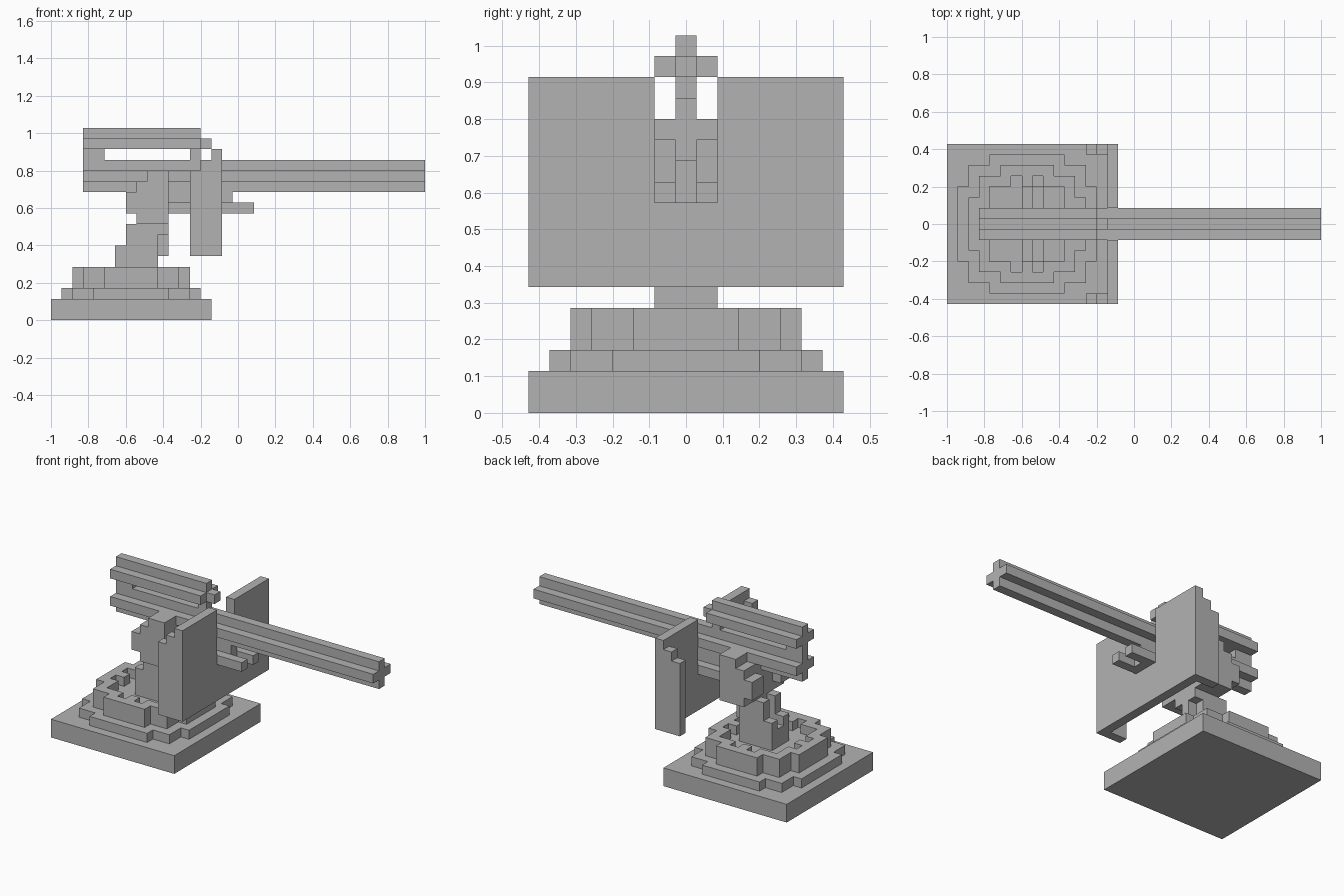
import bpy, bmesh
from mathutils import Vector

cube = bpy.data.objects.get("Cube")
if cube:
    bpy.data.objects.remove(cube, do_unlink=True)

U = 2 / 35  # one block
LENGTH = 35

grey = bpy.data.materials.new("plain grey")
grey.use_nodes = True
COLOUR = (0.45, 0.45, 0.45, 1)
grey.diffuse_color = COLOUR
grey.node_tree.nodes["Principled BSDF"].inputs["Base Color"].default_value = COLOUR


def block(x0, x1, inner, outer, z0, z1):
    """Cells of a block mirrored about the centre plane; inner..outer is the distance in cells."""
    return {(x, s * y, z) for x in range(x0, x1) for y in range(inner, outer + 1)
            for z in range(z0, z1) for s in (1, -1)}


def part(name, *blocks, cut=()):
    """Outer skin of the joined blocks, with flat faces merged."""
    cells = set().union(*blocks) - set().union(*cut)
    bm = bmesh.new()
    verts = {}

    def corner(p):
        key = tuple(round(2 * c) for c in p)
        if key not in verts:
            verts[key] = bm.verts.new(((p[0] + 0.5 - LENGTH / 2) * U, p[1] * U, (p[2] + 0.5) * U))
        return verts[key]

    for cell in cells:
        for axis in range(3):
            for sign in (1, -1):
                n = Vector((0, 0, 0))
                n[axis] = sign
                if tuple(int(a + b) for a, b in zip(cell, n)) in cells:
                    continue
                u = Vector((0, 0, 0))
                u[(axis + 1) % 3] = 1
                v = n.cross(u)
                mid = Vector(cell) + n / 2
                bm.faces.new([corner(mid + (u * a + v * b) / 2)
                              for a, b in ((1, 1), (-1, 1), (-1, -1), (1, -1))])
    bmesh.ops.dissolve_limit(bm, angle_limit=0.01, verts=bm.verts[:], edges=bm.edges[:])
    mesh = bpy.data.meshes.new(name)
    bm.to_mesh(mesh)
    bm.free()
    mesh.materials.append(grey)
    obj = bpy.data.objects.new(name, mesh)
    bpy.context.collection.objects.link(obj)
    return obj


def disc(steps, z0, z1):
    """Stepped round plate; steps pair a half length in x with a half width in y."""
    return set().union(*(block(7 - a, 8 + a, 0, b, z0, z1) for a, b in steps))


# Base plate and stepped turntable
part("base_plate", block(0, 15, 0, 7, 0, 2))
part("lower_ring", disc([(6, 3), (5, 5), (3, 6)], 2, 3))
part("upper_ring", disc([(5, 2), (4, 4), (2, 5)], 3, 5),
     cut=[block(4, 11, 0, 3, 4, 5),
          block(6, 7, 4, 4, 4, 5), block(8, 9, 4, 4, 4, 5),
          block(3, 4, 1, 1, 4, 5), block(11, 12, 1, 1, 4, 5)])

# Pedestal fork and pivot
part("pedestal_fork", block(6, 10, 1, 1, 4, 7), block(7, 10, 1, 1, 7, 9),
     block(10, 11, 1, 1, 8, 9), block(6, 10, 0, 0, 4, 6))
part("pivot_block", block(8, 11, 0, 0, 6, 9))

# Cradle with stepped cheeks
part("cradle", block(8, 11, 0, 3, 9, 12), block(7, 8, 2, 3, 10, 12),
     block(8, 11, 1, 3, 12, 13), block(9, 11, 2, 3, 13, 14))
part("cradle_rails", block(11, 16, 0, 1, 10, 11), block(16, 19, 1, 1, 10, 11),
     block(16, 17, 0, 0, 10, 11), block(11, 17, 0, 0, 11, 12))

# Main barrel with cross-shaped section
part("barrel", block(3, 35, 0, 0, 12, 15), block(3, 35, 1, 1, 13, 14))

# Upper tube on its posts
part("upper_tube", block(3, 14, 0, 0, 16, 18), block(3, 14, 1, 1, 16, 17),
     block(14, 15, 0, 0, 16, 17))
part("rear_post", block(3, 5, 0, 0, 15, 16))
part("front_post", block(13, 14, 0, 0, 15, 16))

# Shield with central slot and stepped side flanges
part("shield", block(15, 16, 0, 7, 6, 16), block(14, 15, 7, 7, 6, 15),
     block(13, 14, 7, 7, 6, 14), cut=[block(15, 16, 0, 1, 10, 16)])
